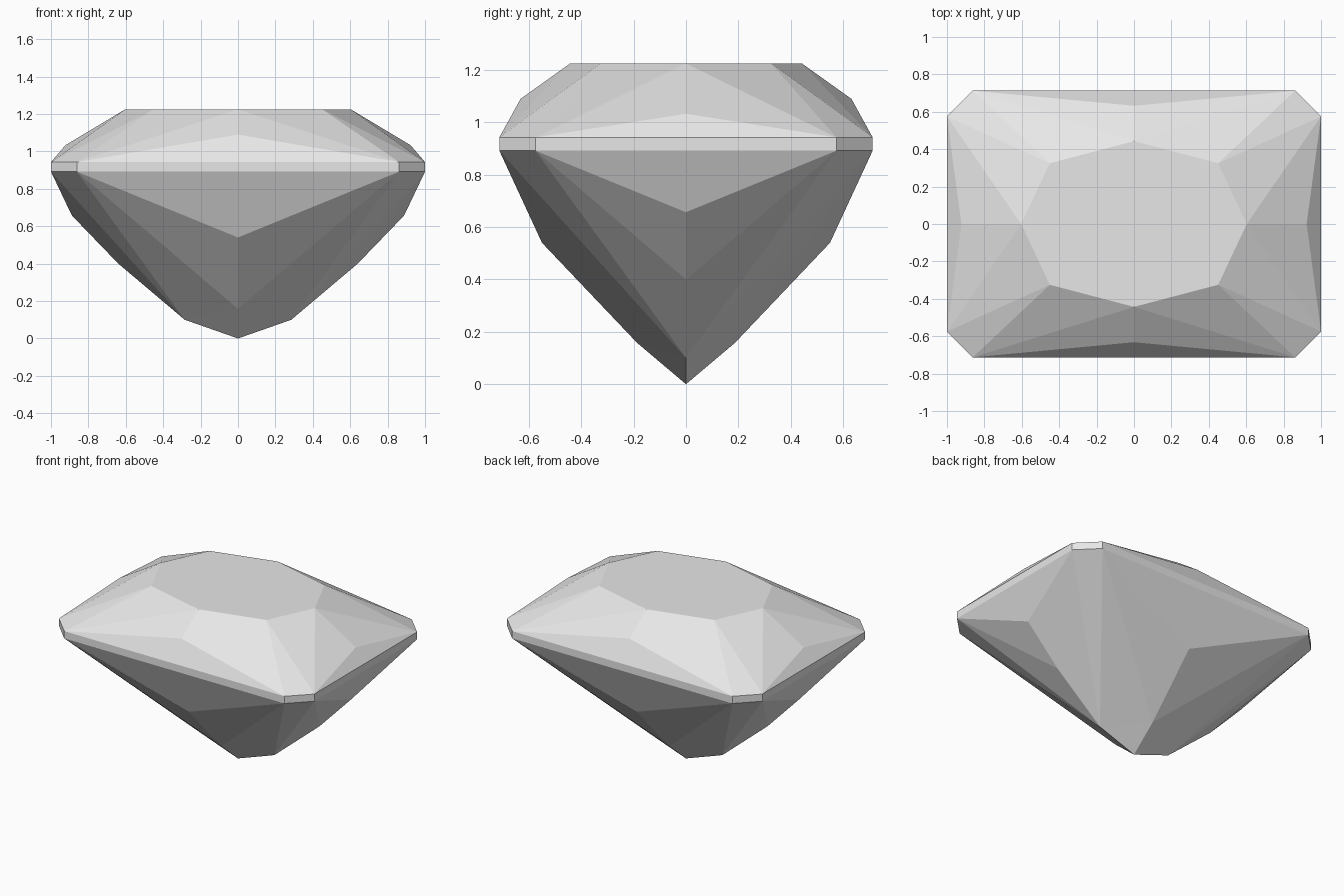
import bpy, bmesh, math
from mathutils import Vector

cube = bpy.data.objects.get("Cube")
if cube:
    bpy.data.objects.remove(cube, do_unlink=True)

TABLE, UPPER, LOWER = 1.225, 0.943, 0.892   # table height and girdle band heights

# Corner points of one quarter of the stone
P = dict(
    # flat table on top
    table_mid=(0, 0, TABLE), table_front=(0, 0.443, TABLE),
    table_corner=(0.45, 0.325, TABLE), table_side=(0.603, 0, TABLE),
    # crown breaks
    crown_front=(0, 0.632, 1.09), crown_side=(0.923, 0, 1.033),
    # pavilion breaks, keel and tip
    pav_front=(0, 0.55, 0.54), pav_side=(0.888, 0, 0.657),
    low_front=(0, 0.187, 0.158), low_side=(0.64, 0, 0.4),
    keel=(0.285, 0, 0.1), tip=(0, 0, 0),
)
# Girdle outline with clipped corners, repeated at both heights
for tag, z in (("up", UPPER), ("down", LOWER)):
    for name, x, y in (("front", 0, 0.713), ("a", 0.862, 0.713),
                       ("b", 1, 0.575), ("side", 1, 0)):
        P[f"{name}_{tag}"] = (x, y, z)

CROWN = ["table_mid table_front table_corner table_side",
         "front_up a_up crown_front", "crown_front a_up table_front",
         "table_front a_up table_corner", "a_up b_up table_corner",
         "table_corner b_up table_side", "table_side b_up crown_side",
         "crown_side b_up side_up"]
GIRDLE = ["front_up a_up a_down front_down", "a_up b_up b_down a_down",
          "b_up side_up side_down b_down"]
PAVILION = ["front_down a_down pav_front", "pav_front a_down low_front",
            "low_front a_down keel", "a_down b_down keel",
            "keel b_down low_side", "low_side b_down pav_side",
            "pav_side b_down side_down", "low_front keel tip"]

# Mirror the quarter into all four quadrants and weld the seams
bm = bmesh.new()
for sx in (1, -1):
    for sy in (1, -1):
        for facet in CROWN + GIRDLE + PAVILION:
            pts = [Vector(P[n]) * 1 for n in facet.split()]
            bm.faces.new([bm.verts.new((p.x * sx, p.y * sy, p.z)) for p in pts])
bmesh.ops.remove_doubles(bm, verts=bm.verts, dist=0.0005)
bmesh.ops.recalc_face_normals(bm, faces=bm.faces)
# Merge quarter facets that lie in one plane
bmesh.ops.dissolve_limit(bm, angle_limit=math.radians(0.3),
                         verts=bm.verts, edges=bm.edges)

mesh = bpy.data.meshes.new("gemstone")
bm.to_mesh(mesh)
bm.free()

# Pale grey stone
grey = bpy.data.materials.new("pale_grey")
grey.use_nodes = True
color = (0.8, 0.8, 0.8, 1)
grey.diffuse_color = color
grey.node_tree.nodes["Principled BSDF"].inputs["Base Color"].default_value = color
mesh.materials.append(grey)

gem = bpy.data.objects.new("gemstone", mesh)
bpy.context.collection.objects.link(gem)
